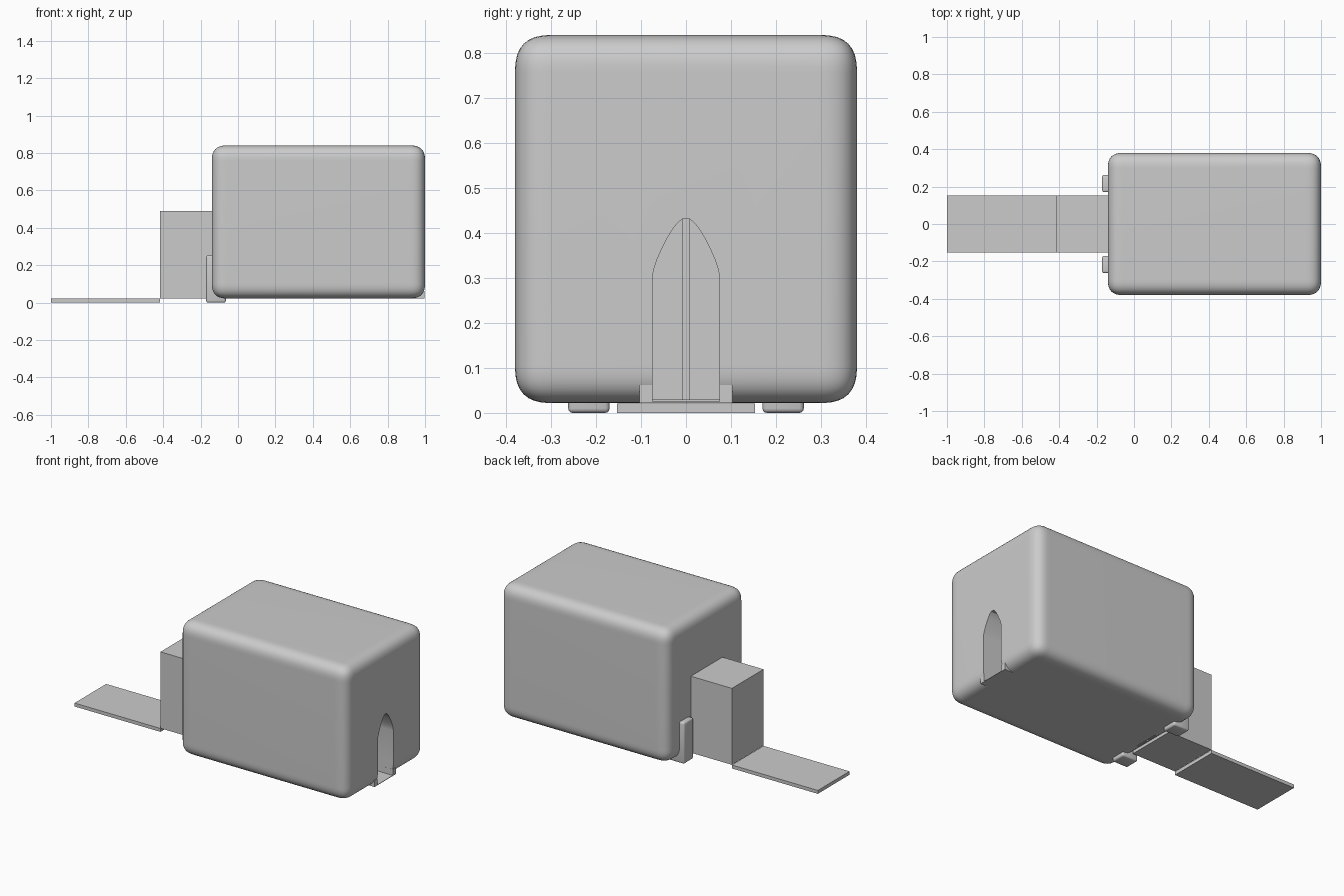
import bpy, bmesh, math
from mathutils import Vector

if "Cube" in bpy.data.objects:
    bpy.data.objects.remove(bpy.data.objects["Cube"])

grey = bpy.data.materials.new("plain grey")
grey.diffuse_color = (0.6, 0.6, 0.6, 1)
grey.use_nodes = True
grey.node_tree.nodes["Principled BSDF"].inputs["Base Color"].default_value = grey.diffuse_color


def finish(name, bm):
    bmesh.ops.recalc_face_normals(bm, faces=bm.faces)
    me = bpy.data.meshes.new(name)
    bm.to_mesh(me)
    bm.free()
    me.materials.append(grey)
    ob = bpy.data.objects.new(name, me)
    bpy.context.collection.objects.link(ob)
    return ob


def box(name, lo, hi, bevel=0.0, segments=1, profile=0.5):
    lo, hi = Vector(lo), Vector(hi)
    bm = bmesh.new()
    bmesh.ops.create_cube(bm, size=1)
    for v in bm.verts:
        v.co = Vector([(lo[i] + hi[i]) / 2 + v.co[i] * (hi[i] - lo[i]) for i in range(3)])
    if bevel:
        bmesh.ops.bevel(bm, geom=bm.edges[:], offset=bevel, segments=segments,
                        profile=profile, affect='EDGES')
    return finish(name, bm)


def extrude_x(name, points, x0, x1):
    """Extrude a (y, z) outline along x."""
    bm = bmesh.new()
    face = bm.faces.new([bm.verts.new((x0, y, z)) for y, z in points])
    ext = bmesh.ops.extrude_face_region(bm, geom=[face])
    for v in ext["geom"]:
        if isinstance(v, bmesh.types.BMVert):
            v.co.x = x1
    return finish(name, bm)


def smooth(ob, angle=35):
    bpy.ops.object.select_all(action='DESELECT')
    ob.select_set(True)
    bpy.context.view_layer.objects.active = ob
    bpy.ops.object.shade_smooth_by_angle(angle=math.radians(angle))


# Rounded main body
body = box("body", (-0.14, -0.38, 0.022), (1.0, 0.38, 0.84), 0.085, 10, 0.6)

# Pointed arch tunnel cut into the right end
half = [(0.075, 0.024), (0.075, 0.30), (0.0715, 0.32), (0.064, 0.342), (0.054, 0.364),
        (0.042, 0.388), (0.030, 0.408), (0.018, 0.423), (0.008, 0.431)]
arch = half + [(-y, z) for y, z in reversed(half)]
cutter = extrude_x("tunnel_cutter", arch, -0.10, 1.1)
cutter.hide_render = True
mod = body.modifiers.new("tunnel", 'BOOLEAN')
mod.operation = 'DIFFERENCE'
mod.solver = 'EXACT'
mod.object = cutter
bpy.context.view_layer.objects.active = body
bpy.ops.object.modifier_apply(modifier="tunnel")
bpy.data.objects.remove(cutter)
smooth(body)

# Door sill with low jambs that square off the rounded bottom edge
sill = [(-0.103, 0.022), (0.103, 0.022), (0.103, 0.062), (0.0745, 0.062),
        (0.0745, 0.025), (-0.0745, 0.025), (-0.0745, 0.062), (-0.103, 0.062)]
extrude_x("door_sill", sill, 0.88, 0.997)

# Pair of inner door leaves at the end of the tunnel
for side, label in ((1, "left"), (-1, "right")):
    leaf = [(side * max(y, 0.008), max(z, 0.029)) for y, z in half]
    leaf.append((side * 0.008, 0.029))
    extrude_x(label + "_door_leaf", leaf, -0.099, -0.08)

# Entrance block and flat walkway on the left
box("entrance_block", (-0.418, -0.153, 0.022), (-0.12, 0.153, 0.49))
box("walkway", (-1.0, -0.153, 0.0), (-0.418, 0.153, 0.021))

# Two small posts hugging the body's left end
for side, label in ((1, "back"), (-1, "front")):
    ys = sorted((side * 0.17, side * 0.262))
    smooth(box(label + "_post", (-0.17, ys[0], 0.0), (-0.065, ys[1], 0.252), 0.01, 3))
